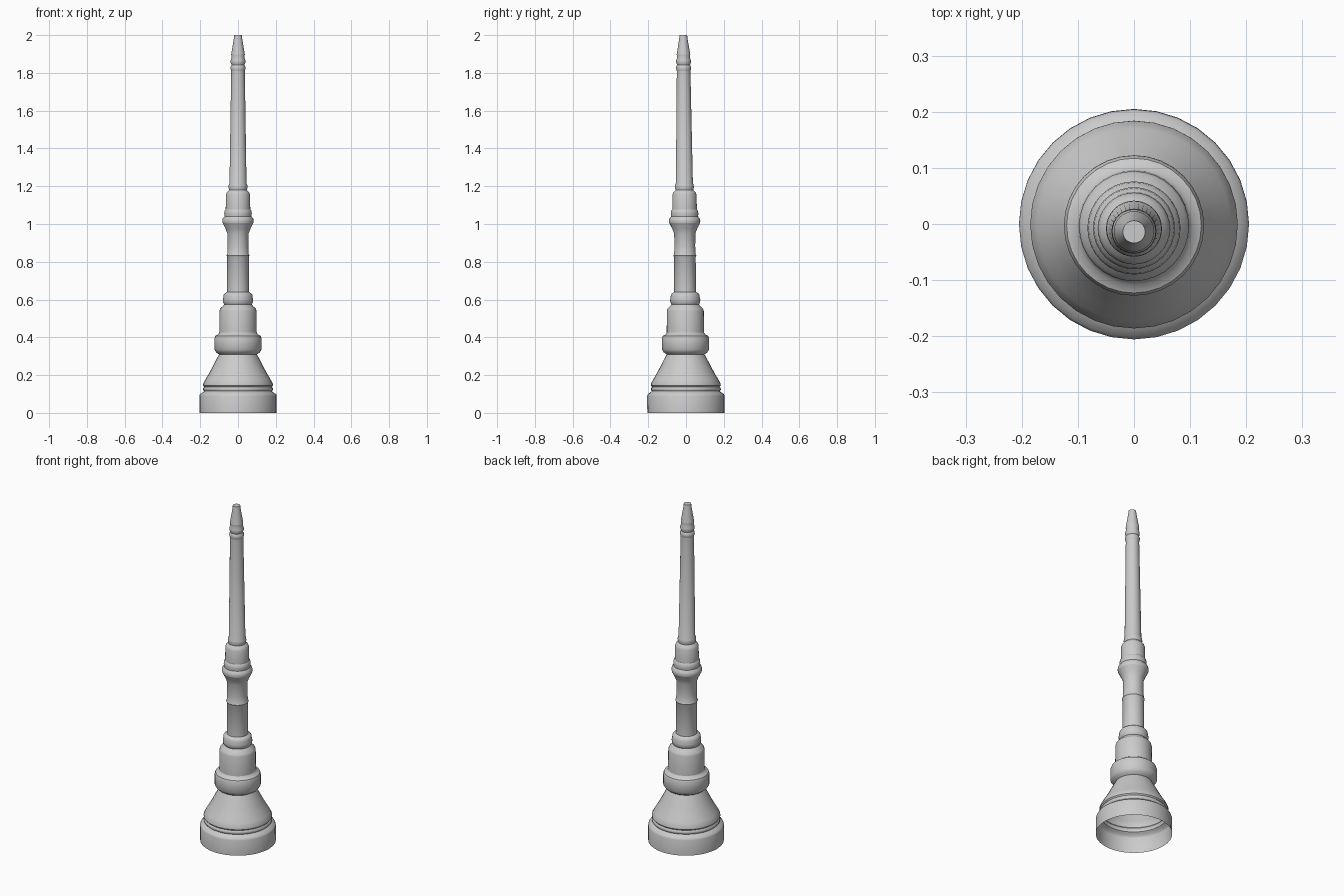
import bpy, bmesh
from math import sin, cos, pi, radians

SIDES = 32


def lathe(name, profile, cap=False):
    """Spin (radius, height) points about a very slightly leaning axis."""
    bm = bmesh.new()
    rings = []
    for r, z in profile:
        lean = -0.007 * z
        rings.append([bm.verts.new((r * cos(2 * pi * i / SIDES),
                                    r * sin(2 * pi * i / SIDES) + lean, z))
                      for i in range(SIDES)])
    for a, b in zip(rings, rings[1:]):
        for i in range(SIDES):
            j = (i + 1) % SIDES
            bm.faces.new((a[i], a[j], b[j], b[i]))
    if cap:
        bm.faces.new(rings[-1])
    mesh = bpy.data.meshes.new(name)
    bm.to_mesh(mesh)
    bm.free()
    obj = bpy.data.objects.new(name, mesh)
    bpy.context.collection.objects.link(obj)
    bpy.ops.object.select_all(action='DESELECT')
    bpy.context.view_layer.objects.active = obj
    obj.select_set(True)
    bpy.ops.object.shade_smooth_by_angle(angle=radians(40))


# Hollow foot, open underneath
lathe("base_drum", [(0.205, 0), (0.205, 0.09), (0.201, 0.1),
                    (0.188, 0.108), (0.18, 0.115)])
# Two beads and the sweeping bell above them
lathe("bell_foot", [(0.18, 0.115), (0.185, 0.122), (0.185, 0.13), (0.179, 0.138),
                    (0.185, 0.145), (0.185, 0.153), (0.172, 0.178),
                    (0.153, 0.21), (0.135, 0.243), (0.118, 0.277), (0.1, 0.31)])
# Collar around the lower stem
lathe("lower_collar", [(0.1, 0.31), (0.115, 0.32), (0.125, 0.336), (0.125, 0.395),
                       (0.12, 0.408), (0.105, 0.415), (0.099, 0.425)])
# Thick stem with rounded shoulder
lathe("lower_stem", [(0.099, 0.425), (0.098, 0.54), (0.094, 0.552),
                     (0.08, 0.565), (0.073, 0.575)])
# Ring at the foot of the middle stem
lathe("middle_ring", [(0.073, 0.575), (0.079, 0.585), (0.08, 0.6), (0.077, 0.612),
                      (0.076, 0.625), (0.07, 0.633), (0.058, 0.64)])
# Middle stem with thin bead, flaring at the top
lathe("middle_stem", [(0.058, 0.64), (0.057, 0.825), (0.061, 0.832), (0.057, 0.84),
                      (0.055, 0.88), (0.056, 0.95), (0.066, 0.975), (0.081, 1.005)])
# Upper knob and sleeve
lathe("upper_knob", [(0.081, 1.005), (0.083, 1.015), (0.081, 1.028), (0.071, 1.04),
                     (0.073, 1.055), (0.071, 1.07), (0.065, 1.078)])
lathe("sleeve", [(0.065, 1.078), (0.064, 1.155), (0.059, 1.168), (0.047, 1.18)])
# Long tapering spire
lathe("spire_shaft", [(0.047, 1.18), (0.05, 1.193), (0.049, 1.207),
                      (0.045, 1.215), (0.036, 1.81)])
lathe("spire_beads", [(0.036, 1.81), (0.04, 1.823), (0.039, 1.833), (0.034, 1.842),
                      (0.039, 1.855), (0.039, 1.866), (0.034, 1.88), (0.036, 1.897)])
# Conical tip with flat top
lathe("tip", [(0.036, 1.897), (0.034, 1.91), (0.023, 1.975), (0.02, 2.0)], cap=True)
